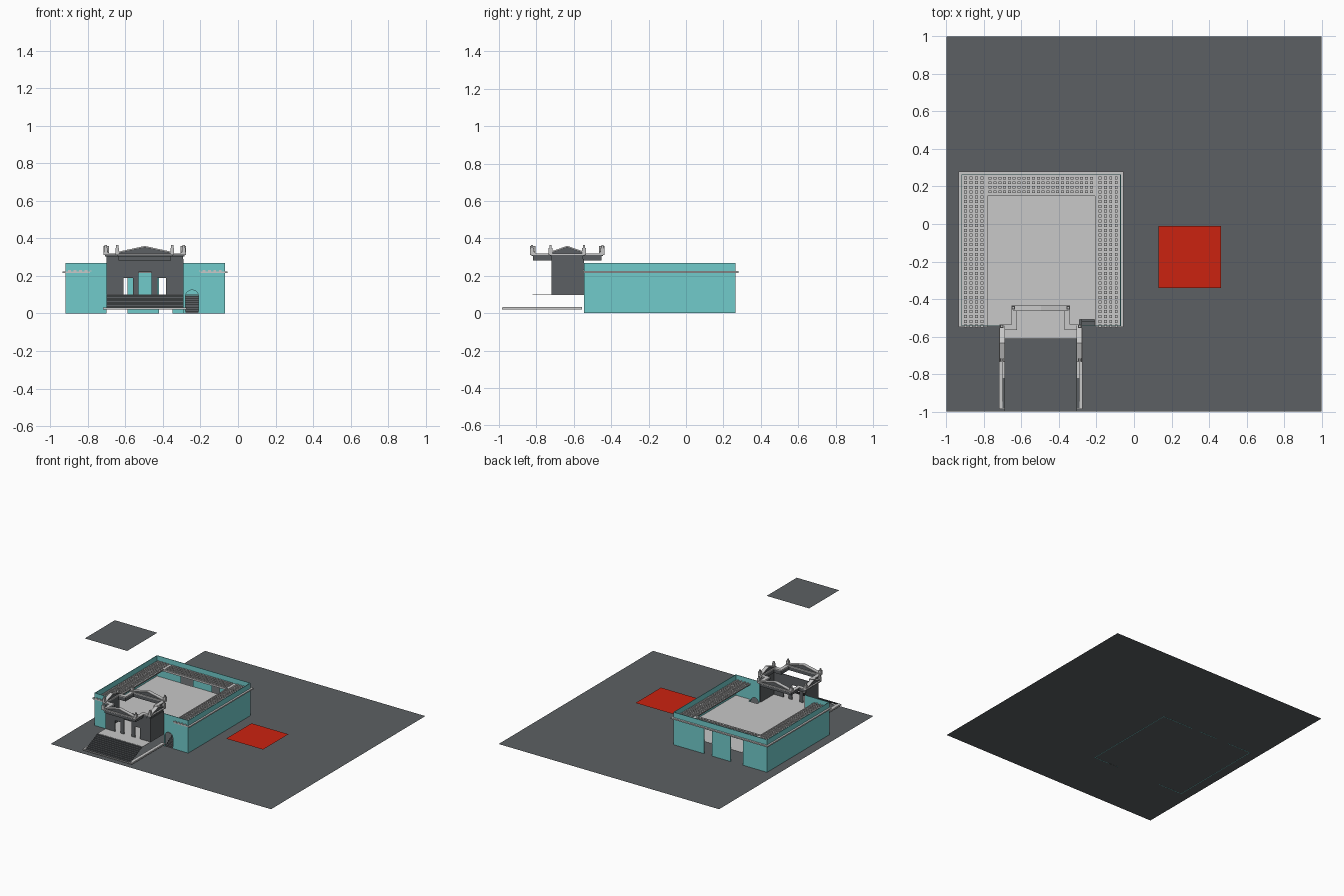
import bpy, bmesh, math

if "Cube" in bpy.data.objects:
    bpy.data.objects.remove(bpy.data.objects["Cube"])


def material(name, rgb):
    m = bpy.data.materials.new(name)
    m.diffuse_color = (*rgb, 1)
    m.use_nodes = True
    m.node_tree.nodes["Principled BSDF"].inputs["Base Color"].default_value = m.diffuse_color
    return m


TEAL = material("teal", (0.165, 0.6, 0.6))
DARK = material("dark_grey", (0.107, 0.117, 0.125))
LIGHT = material("light_grey", (0.58, 0.58, 0.58))
RED = material("red", (0.6, 0.016, 0.005))


def finish(name, bm, mat):
    bmesh.ops.recalc_face_normals(bm, faces=bm.faces)
    me = bpy.data.meshes.new(name)
    bm.to_mesh(me)
    bm.free()
    me.materials.append(mat)
    ob = bpy.data.objects.new(name, me)
    bpy.context.collection.objects.link(ob)
    return ob


def add_box(bm, x0, x1, y0, y1, z0, z1):
    vs = bmesh.ops.create_cube(bm, size=1)["verts"]
    for v in vs:
        v.co = ((x0 + x1) / 2 + v.co.x * (x1 - x0),
                (y0 + y1) / 2 + v.co.y * (y1 - y0),
                (z0 + z1) / 2 + v.co.z * (z1 - z0))


def boxes(name, mat, items):
    bm = bmesh.new()
    for b in items:
        add_box(bm, *b)
    return finish(name, bm, mat)


def sheet(name, mat, x0, x1, y0, y1, z):
    bm = bmesh.new()
    bm.faces.new([bm.verts.new(p) for p in
                  ((x0, y0, z), (x1, y0, z), (x1, y1, z), (x0, y1, z))])
    return finish(name, bm, mat)


def prism(bm, pts, shift):
    """Closed outline pushed along a vector."""
    a = [bm.verts.new(p) for p in pts]
    b = [bm.verts.new([p[i] + shift[i] for i in range(3)]) for p in pts]
    bm.faces.new(a)
    bm.faces.new(b[::-1])
    for i in range(len(a)):
        j = (i + 1) % len(a)
        bm.faces.new((a[i], a[j], b[j], b[i]))


def wall(name, mat, y, x0, x1, z0, z1, openings=(), arched=False):
    """Thin wall facing y, with openings (left, right, top) from its foot."""
    pts = [(x0, z0)]
    for l, r, t in openings:
        pts.append((l, z0))
        if arched:
            c, rad = (l + r) / 2, (r - l) / 2
            pts += [(c - rad * math.cos(math.pi * i / 12),
                     t - rad + rad * math.sin(math.pi * i / 12)) for i in range(13)]
        else:
            pts += [(l, t), (r, t)]
        pts.append((r, z0))
    pts += [(x1, z0), (x1, z1), (x0, z1)]
    bm = bmesh.new()
    prism(bm, [(x, y, z) for x, z in pts], (0, 0.004, 0))
    return finish(name, bm, mat)


# ground, red plate and the floating plate
sheet("ground_plate", DARK, -1, 1, -1, 1, 0.001)
sheet("red_plate", RED, 0.13, 0.465, -0.34, -0.01, 0.095)
sheet("floating_plate", DARK, -0.69, -0.305, -1, -0.61, 0.95)

# teal outer walls
H = 0.268
wall("front_wall_left", TEAL, -0.545, -0.92, -0.70, 0, H)
wall("front_wall_right", TEAL, -0.545, -0.29, -0.07, 0, H, [(-0.28, -0.21, 0.125)], True)
wall("back_wall", TEAL, 0.26, -0.92, -0.07, 0, H,
     [(-0.70, -0.59, 0.205), (-0.42, -0.35, 0.205)])
boxes("side_walls", TEAL, [(-0.92, -0.916, -0.545, 0.264, 0, H),
                           (-0.074, -0.07, -0.545, 0.264, 0, H)])

# court and porch floor, leaving a slot over the little stair
boxes("court_floor", LIGHT, [(-0.916, -0.074, -0.51, 0.26, 0.097, 0.1),
                             (-0.916, -0.29, -0.541, -0.51, 0.097, 0.1),
                             (-0.21, -0.074, -0.541, -0.51, 0.097, 0.1),
                             (-0.70, -0.29, -0.82, -0.541, 0.097, 0.1)])

# U-shaped roof band with a lip on its inner edge
boxes("roof_band", LIGHT, [(-0.935, -0.79, -0.55, 0.28, 0.215, 0.225),
                           (-0.20, -0.055, -0.55, 0.28, 0.215, 0.225),
                           (-0.79, -0.20, 0.15, 0.28, 0.215, 0.225)])
boxes("roof_lip", LIGHT, [(-0.79, -0.782, -0.55, 0.15, 0.225, 0.23),
                          (-0.208, -0.20, -0.55, 0.15, 0.225, 0.23),
                          (-0.79, -0.20, 0.15, 0.158, 0.225, 0.23)])

# small roof blocks in rows along the band
blocks = []
for c in range(4):
    for r in range(32):
        y = -0.552 + r * 0.0255
        for x in (-0.905 + c * 0.029, -0.102 - c * 0.029):
            blocks.append((x, x + 0.015, y, y + 0.016, 0.224, 0.233))
    for r in range(22):
        x = -0.775 + r * 0.0257
        y = 0.165 + c * 0.024
        blocks.append((x, x + 0.016, y, y + 0.014, 0.224, 0.233))
boxes("roof_blocks", LIGHT, blocks)


# stairs as open sheets of treads and risers
def stair(name, x0, x1, y0, y1, z0, z1, n):
    bm = bmesh.new()
    path = []
    for i in range(n):
        y = y0 + (y1 - y0) * i / n
        path += [(y, z0 + (z1 - z0) * i / n), (y, z0 + (z1 - z0) * (i + 1) / n)]
    path.append((y1, z1))
    rows = [[bm.verts.new((x, y, z)) for x in (x0, x1)] for y, z in path]
    for a, b in zip(rows, rows[1:]):
        bm.faces.new((a[0], a[1], b[1], b[0]))
    return finish(name, bm, DARK)


stair("main_stair", -0.70, -0.29, -0.98, -0.815, 0.025, 0.098, 10)
stair("side_stair", -0.28, -0.21, -0.54, -0.40, 0.0, 0.094, 8)

# moulding at the foot of the main stair
boxes("stair_moulding", LIGHT, [(-0.72, -0.69, -0.98, -0.555, 0.02, 0.032),
                                (-0.302, -0.275, -0.98, -0.555, 0.02, 0.032),
                                (-0.72, -0.275, -0.985, -0.975, 0.02, 0.028)])

# porch walls
wall("porch_front_wall", DARK, -0.72, -0.70, -0.29, 0.1, 0.29,
     [(-0.61, -0.56, 0.19), (-0.53, -0.46, 0.22), (-0.43, -0.385, 0.19)])
boxes("porch_side_walls", DARK, [(-0.70, -0.694, -0.716, -0.545, 0.1, 0.29),
                                 (-0.296, -0.29, -0.716, -0.545, 0.1, 0.29)])

# cross-shaped entablature, open in the middle
CX, CY = -0.497, -0.635


def cross(d):
    ax, ay, bx, by = 0.22 - d, 0.10 - d, 0.157 - d, 0.20 - d
    q = [(ax, -ay), (ax, ay), (bx, ay), (bx, by), (-bx, by), (-bx, ay)]
    return [(CX + x, CY + y) for x, y in q + [(-x, -y) for x, y in q]]


def cross_ring(name, mat, d0, d1, z0, z1):
    bm = bmesh.new()
    loops = [[bm.verts.new((x, y, z)) for x, y in cross(d)]
             for d, z in ((d0, z0), (d0, z1), (d1, z1), (d1, z0))]
    for k in range(4):
        a, b = loops[k], loops[(k + 1) % 4]
        for i in range(12):
            j = (i + 1) % 12
            bm.faces.new((a[i], a[j], b[j], b[i]))
    return finish(name, bm, mat)


cross_ring("frieze", DARK, 0.016, 0.028, 0.283, 0.308)
cross_ring("cornice_lower", DARK, 0.008, 0.03, 0.305, 0.312)
cross_ring("cornice_upper", LIGHT, 0.0, 0.03, 0.312, 0.32)

# gables on the four arms: dark infill under a light raking strip
infill, raking = bmesh.new(), bmesh.new()
for side in (-1, 1):
    for along_x, half, reach in ((True, 0.157, 0.20), (False, 0.10, 0.22)):
        def place(u, w, z):
            return (CX + u, CY + side * w, z) if along_x else (CX + side * w, CY + u, z)

        def vec(w):
            return (0, -side * w, 0) if along_x else (-side * w, 0, 0)
        prism(infill, [place(-half, reach - 0.012, 0.318), place(half, reach - 0.012, 0.318),
                       place(0, reach - 0.012, 0.352)], vec(0.008))
        prism(raking, [place(u, reach, z) for u, z in
                       ((-half, 0.318), (0, 0.352), (half, 0.318),
                        (half, 0.326), (0, 0.36), (-half, 0.326))], vec(0.03))
finish("gable_infill", infill, DARK)
finish("gable_raking_strips", raking, LIGHT)

# upright ornaments on the arm corners
posts = []
for sx in (-1, 1):
    for sy in (-1, 1):
        for x, y in ((0.208, 0.09), (0.147, 0.188)):
            px, py = CX + sx * x, CY + sy * y
            posts.append((px - 0.01, px + 0.01, py - 0.01, py + 0.01, 0.318, 0.35))
            posts.append((px - 0.006, px + 0.006, py - 0.006, py + 0.006, 0.35, 0.364))
boxes("corner_ornaments", LIGHT, posts)
